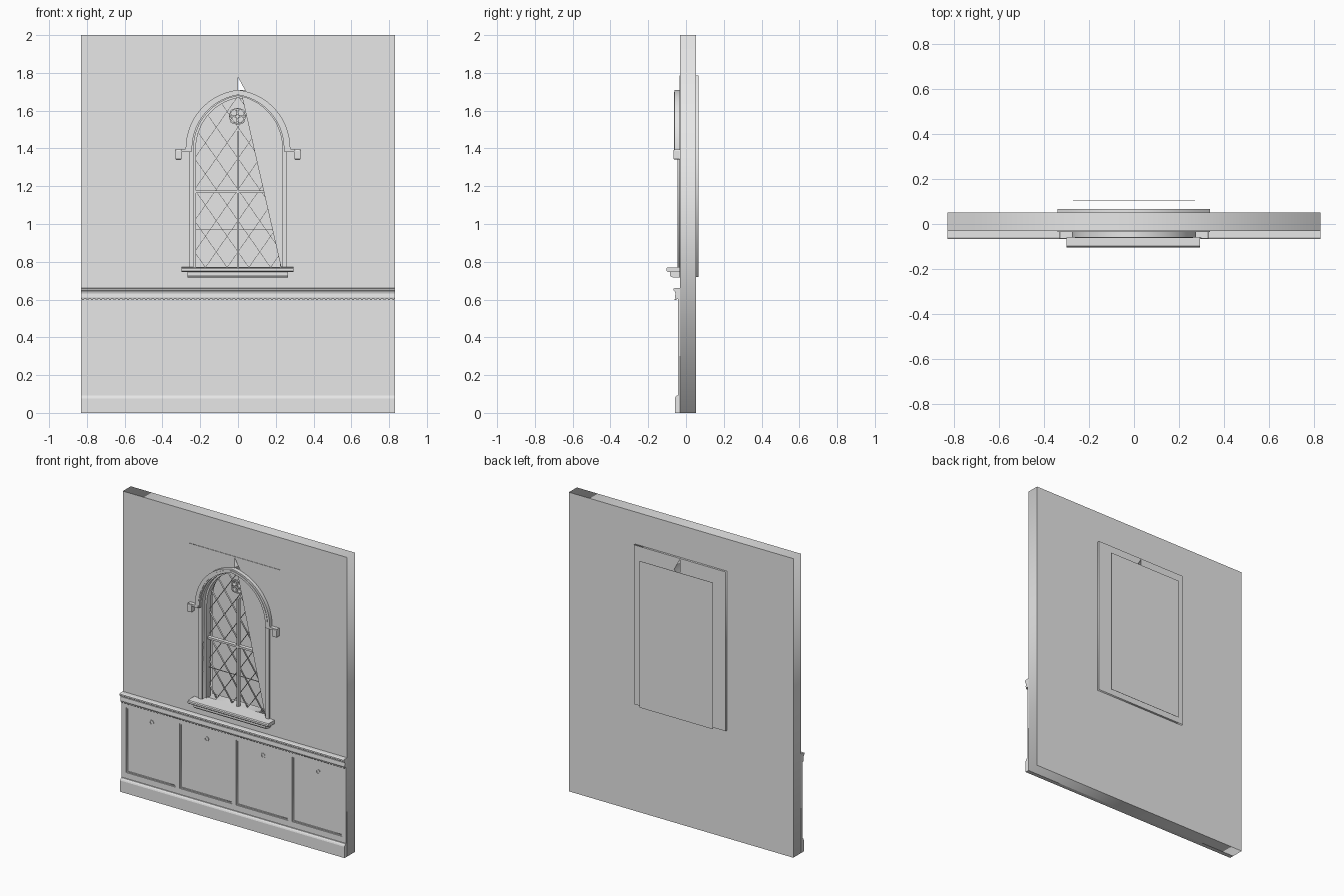
import bpy, math
from mathutils import Matrix

if "Cube" in bpy.data.objects:
    bpy.data.objects.remove(bpy.data.objects["Cube"])

stone = bpy.data.materials.new("plain grey")
stone.diffuse_color = (0.8, 0.8, 0.8, 1)
stone.use_nodes = True
stone.node_tree.nodes["Principled BSDF"].inputs["Base Color"].default_value = stone.diffuse_color


def add(name, mesh):
    mesh.materials.clear()
    mesh.materials.append(stone)
    ob = bpy.data.objects.new(name, mesh)
    bpy.context.collection.objects.link(ob)
    return ob


def prism(name, loops, y0, y1):
    """Front-view outline (with holes) extruded from y0 to y1."""
    cu = bpy.data.curves.new(name, 'CURVE')
    cu.dimensions = '2D'
    cu.fill_mode = 'BOTH'
    cu.extrude = (y1 - y0) / 2
    for pts in loops:
        sp = cu.splines.new('POLY')
        sp.points.add(len(pts) - 1)
        for p, (x, z) in zip(sp.points, pts):
            p.co = (x, z, 0, 1)
        sp.use_cyclic_u = True
    tmp = bpy.data.objects.new("tmp", cu)
    bpy.context.collection.objects.link(tmp)
    bpy.context.view_layer.update()
    dg = bpy.context.evaluated_depsgraph_get()
    mesh = bpy.data.meshes.new_from_object(tmp.evaluated_get(dg))
    bpy.data.objects.remove(tmp)
    mesh.transform(Matrix.Translation((0, (y0 + y1) / 2, 0)) @ Matrix.Rotation(math.pi / 2, 4, 'X'))
    return add(name, mesh)


def rect(x0, x1, z0, z1):
    return [(x0, z0), (x1, z0), (x1, z1), (x0, z1)]


def box(name, x0, x1, y0, y1, z0, z1):
    v = [(x, y, z) for x in (x0, x1) for y in (y0, y1) for z in (z0, z1)]
    f = [(0, 1, 3, 2), (4, 6, 7, 5), (0, 4, 5, 1), (2, 3, 7, 6), (0, 2, 6, 4), (1, 5, 7, 3)]
    me = bpy.data.meshes.new(name)
    me.from_pydata(v, [], f)
    return add(name, me)


def moulding(name, prof, x0, x1):
    """Side profile of (y, z) points swept along x."""
    n = len(prof)
    v = [(x, y, z) for x in (x0, x1) for y, z in prof]
    f = [(i, (i + 1) % n, n + (i + 1) % n, n + i) for i in range(n)]
    f += [tuple(reversed(range(n))), tuple(range(n, 2 * n))]
    me = bpy.data.meshes.new(name)
    me.from_pydata(v, [], f)
    ob = add(name, me)
    import bmesh
    bm = bmesh.new()
    bm.from_mesh(me)
    bmesh.ops.recalc_face_normals(bm, faces=bm.faces)
    bm.to_mesh(me)
    bm.free()
    return ob


SPRING = 1.40


def arch(a, h, n=14):
    """Pointed arch from left spring over the apex to right spring."""
    r = (a * a + h * h) / (2 * a)
    end = math.asin(h / r)
    left = [(r - a - r * math.cos(end * i / n), SPRING + r * math.sin(end * i / n)) for i in range(n + 1)]
    return left + [(-x, z) for x, z in reversed(left[:-1])]


def band(name, a0, h0, a1, h1, base, y0, y1):
    """Arched strip between an outer and an inner arch, with legs down to base."""
    outer = [(-a0, base)] + arch(a0, h0) + [(a0, base)]
    inner = [(-a1, base)] + arch(a1, h1) + [(a1, base)]
    return prism(name, [outer + inner[::-1]], y0, y1)


# wall with rectangular window hole
prism("wall", [rect(-.83, .83, 0, 2), rect(-.338, .336, .722, 1.783)], -.032, .052)

# window surround plate: left side of the opening arched, right side cut on a diagonal
left_arch = [p for p in arch(.235, .28) if p[0] <= 1e-6]
opening = [(-.235, .77)] + left_arch + [(.0, 1.778), (.042, 1.70), (.02, 1.68), (.228, .77)]
prism("window_surround", [rect(-.34, .338, .72, 1.785), opening], -.035, .066)

# backing pane behind the window
box("backing_pane", -.272, .272, .103, .1045, .73, 1.71)

# arch mouldings and label stops
band("jamb_moulding", .26, .295, .235, .278, .77, -.044, -.03)
band("hood_mould", .277, .31, .243, .283, 1.385, -.06, -.03)
band("hood_bead", .262, .300, .250, .290, 1.385, -.063, -.055)
for s in (-1, 1):
    xs = sorted((s * .26, s * .33))
    box("label_return", *xs, -.06, -.03, 1.382, 1.396)
    xs = sorted((s * .298, s * .332))
    ob = box("label_stop", *xs, -.067, -.03, 1.342, 1.392)
    m = ob.modifiers.new("soft", 'BEVEL')
    m.width, m.segments = .005, 2

# inner window frame, mullion and bars
band("inner_frame", .237, .282, .223, .268, .77, -.012, .03)
box("mullion", -.006, .006, -.008, .02, .77, 1.49)
box("transom", -.225, .225, -.006, .02, 1.165, 1.178)
box("saddle_bar", -.225, .225, .012, .016, .967, .971)


# diamond lead lattice, clipped to the arch
def half_width(z):
    a, h = .228, .272
    r = (a * a + h * h) / (2 * a)
    if z < .77 or z > SPRING + h:
        return -1
    return a if z < SPRING else math.sqrt(r * r - (z - SPRING) ** 2) - (r - a)


W, H, T = .115, .165, .0012
for d in (-1, 1):
    slope = d * H / W
    for k in range(-4, 12):
        z_mid = .77 + k * H + H / 2
        xs = [-.23 + .46 * i / 300 for i in range(301)]
        xs = [x for x in xs if abs(x) <= half_width(z_mid + slope * x)]
        if len(xs) > 3:
            a, b = xs[0], xs[-1]
            za, zb = z_mid + slope * a, z_mid + slope * b
            prism("lead_strip", [[(a - T, za), (a + T, za), (b + T, zb), (b - T, zb)]], .016, .028)


# quatrefoil in the window head
def ring(name, x, z, r, w, y0, y1):
    def circle(q):
        return [(x + q * math.cos(t * math.pi / 8), z + q * math.sin(t * math.pi / 8)) for t in range(16)]
    prism(name, [circle(r), circle(r - w)], y0, y1)


for i in range(4):
    t = math.pi / 4 + i * math.pi / 2
    ring("quatrefoil_lobe", .027 * math.cos(t) - .003, 1.57 + .027 * math.sin(t), .021, .006, -.008, .015)
ring("quatrefoil_ring", -.003, 1.57, .044, .005, -.005, .015)

# window sill
moulding("sill_top", [(-.03, .747), (-.098, .747), (-.104, .752), (-.104, .764), (-.099, .77),
                      (.0, .772), (.0, .747)], -.30, .295)
moulding("sill_apron", [(-.03, .716), (-.062, .716), (-.08, .72), (-.086, .73), (-.086, .747), (-.03, .747)],
         -.268, .265)

# chair rail, skirting and panel rails
moulding("chair_rail", [(-.03, .603), (-.055, .603), (-.058, .612), (-.056, .632), (-.06, .643), (-.066, .648),
                        (-.066, .657), (-.06, .661), (-.03, .661)], -.83, .83)
moulding("skirting", [(-.03, 0), (-.059, 0), (-.059, .075), (-.056, .083), (-.05, .092), (-.03, .092)], -.83, .83)
box("top_rail", -.83, .83, -.043, -.03, .565, .606)
box("bottom_rail", -.83, .83, -.043, -.03, .085, .131)

# small dentils along both mouldings
for i in range(70):
    x = -.82 + i * .0238
    box("dentil", x - .005, x + .005, -.060, -.05, .598, .604)

# stiles
for x0, x1 in ((-.83, -.80), (-.432, -.402), (-.016, .016), (.4, .43), (.8, .83)):
    box("stile", x0, x1, -.043, -.03, .13, .566)

# panel beads and bosses
for x0, x1 in ((-.80, -.432), (-.402, -.016), (.016, .4), (.43, .8)):
    prism("panel_bead", [rect(x0, x1, .131, .565), rect(x0 + .007, x1 - .007, .138, .558)], -.037, -.031)
    ring("panel_boss", (x0 + x1) / 2, .51, .016, .006, -.036, -.031)
